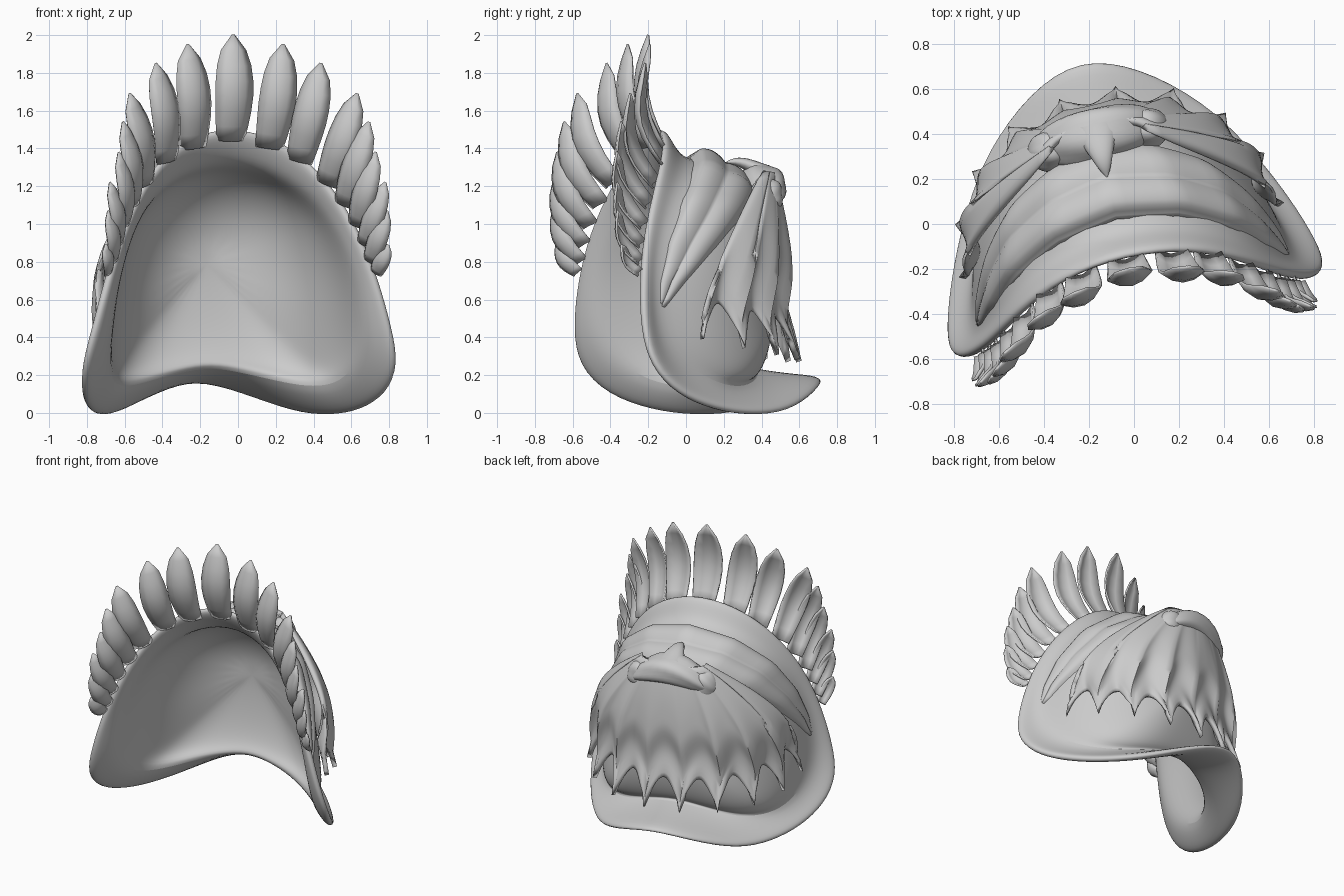
import bpy, bmesh, math
from mathutils import Vector, Matrix

if "Cube" in bpy.data.objects:
    bpy.data.objects.remove(bpy.data.objects["Cube"])

YAW = Matrix.Rotation(math.radians(13), 4, 'Z') @ Matrix.Translation((-0.07, 0, 0))


def make(name, rows, closed=False, thick=0.0, subsurf=0, offset=0.0, pole=None, angle=50):
    """Skin a grid of points (list of rows), then thicken and smooth it."""
    bm = bmesh.new()
    grid = [[bm.verts.new(YAW @ Vector(p)) for p in r] for r in rows]
    n = len(rows[0])
    for a, b in zip(grid, grid[1:]):
        for i in range(n if closed else n - 1):
            j = (i + 1) % n
            bm.faces.new((a[i], a[j], b[j], b[i]))
    if pole:
        c = bm.verts.new(YAW @ Vector(pole))
        for i in range(n):
            bm.faces.new((grid[-1][i], grid[-1][(i + 1) % n], c))
    bmesh.ops.recalc_face_normals(bm, faces=bm.faces)
    me = bpy.data.meshes.new(name)
    bm.to_mesh(me)
    bm.free()
    ob = bpy.data.objects.new(name, me)
    bpy.context.collection.objects.link(ob)
    if thick:
        m = ob.modifiers.new("thickness", 'SOLIDIFY')
        m.thickness, m.offset = thick, offset
    if subsurf:
        m = ob.modifiers.new("smooth", 'SUBSURF')
        m.levels = m.render_levels = subsurf
    bpy.ops.object.select_all(action='DESELECT')
    ob.select_set(True)
    bpy.context.view_layer.objects.active = ob
    bpy.ops.object.shade_smooth_by_angle(angle=math.radians(angle))
    return ob


def lerp(a, b, t):
    return Vector(a).lerp(Vector(b), t)


# Half outlines from top centre to bottom back: flared rim and dome root
RIM = [(0, -.12, 1.53), (.3, -.16, 1.44), (.52, -.27, 1.21), (.65, -.36, .95), (.74, -.4, .7),
       (.81, -.41, .45), (.86, -.37, .25), (.83, -.22, .1), (.75, 0, .02), (.64, .23, -.01),
       (.49, .47, .01), (.25, .68, .12), (0, .78, .2)]
ROOT = [(0, 0, 1.35), (.28, -.05, 1.28), (.49, -.16, 1.11), (.6, -.26, .9), (.66, -.3, .7),
        (.69, -.3, .48), (.69, -.24, .33), (.66, -.12, .22), (.6, .03, .16), (.49, .16, .15),
        (.35, .26, .18), (.18, .31, .22), (0, .33, .25)]
POLE = Vector((0, .45, .8))


def mirror_loop(half):
    return half + [(-x, y, z) for x, y, z in half[-2:0:-1]]


def dome(a, t, off=0.0):
    """Point on the dome: signed station a along ROOT, t towards the pole."""
    s, a = (1 if a >= 0 else -1), min(abs(a), 11.99)
    r = lerp(ROOT[int(a)], ROOT[int(a) + 1], a % 1)
    c, q = math.cos(t * math.pi / 2), math.sin(t * math.pi / 2)
    p = Vector((r.x * c, r.y + (POLE.y - r.y) * q, POLE.z + (r.z - POLE.z) * c))
    p += (p - Vector((0, 0, .75))).normalized() * off
    return Vector((p.x * s, p.y, p.z))


# Hood shell with flared brim
rim, root = mirror_loop(RIM), mirror_loop(ROOT)
rows = [rim, [lerp(a, b, .45) - Vector((0, 0, .02)) for a, b in zip(rim, root)]]
stations = list(range(13)) + [-k for k in range(11, 0, -1)]
rows += [[dome(a, t) for a in stations] for t in (0, .2, .4, .6, .8)]
make("hood_shell", rows, closed=True, thick=.05, subsurf=2, pole=POLE)

# Feather crest: base, tip and width for one side
FEATHERS = [((0, -.15, 1.44), (0, -.19, 2.0), .2), ((.2, -.17, 1.40), (.26, -.24, 1.95), .19),
            ((.35, -.21, 1.33), (.45, -.31, 1.85), .18), ((.48, -.28, 1.21), (.62, -.43, 1.69), .17),
            ((.56, -.33, 1.1), (.67, -.49, 1.54), .155), ((.62, -.37, .99), (.70, -.52, 1.38), .14),
            ((.66, -.39, .89), (.75, -.53, 1.22), .12), ((.69, -.40, .8), (.76, -.53, 1.07), .11),
            ((.72, -.41, .74), (.77, -.51, .89), .09)]
SHAPE = [.74, .85, .94, 1, .99, .9, .66, .05]
for k, (base, tip, width) in enumerate(FEATHERS):
    b, t = Vector(base), Vector(tip)
    chord = (t - b).normalized()
    before, after = FEATHERS[max(k - 1, 0)][0], FEATHERS[min(k + 1, 8)][0]
    tan = Vector(after) - Vector(before) if k else Vector((1, 0, 0))
    side = (tan - chord * tan.dot(chord)).normalized()
    bulge = chord.cross(side)
    if bulge.y > 0:
        bulge = -bulge
    length = (t - b).length
    rows = []
    for i, w in enumerate(SHAPE):
        v = i / (len(SHAPE) - 1)
        bow = math.sin(math.pi * v) * length
        mid = b.lerp(t, v) + bulge * bow * .16 + side * bow * min(.05, .015 * k)
        rows.append([mid + side * u * w * width / 2 - bulge * u * u * w * width * .22
                     for u in (-1, -.5, 0, .5, 1)])
    for s, label in ((1, "right"), (-1, "left"))[:2 if k else 1]:
        make(f"feather_{label}_{k}", [[(p.x * s, p.y, p.z) for p in r] for r in rows], thick=.012)

# Folded wrap band over the dome, tapering at both sides
rows = []
N = 48
for i in range(N + 1):
    a = 4.6 * (2 * i / N - 1)
    f = 1 - (abs(a) / 4.6) ** 1.4
    row = []
    for j in range(25):
        v = j / 24
        fold = .03 * abs(math.sin(math.pi * 2 * v ** .9)) + .015 * math.sin(math.pi * v)
        row.append(dome(a, .01 + .05 * f + v * (.03 + .52 * f),
                        (fold + .02) * min(1, 8 * v, 8 - 8 * v) * (.45 + .55 * f)))
    rows.append(row)
make("wrap_band", rows, thick=.02, angle=70)

# Hanging drape: fans out from the knot and ends in pointed tips
rows = []
N, M = 108, 24
for j in range(M + 1):
    v = j / M
    row = []
    for i in range(N + 1):
        th = math.radians(92) * (2 * i / N - 1)
        phase = 4.5 * math.pi * (i / N * 2 - 1) + math.pi / 2
        lobe = abs(math.sin(phase))
        zb = .27 + .22 * lobe ** .75 + .12 * (abs(th) / 1.6) ** 2
        kx, ky = 1 - (1 - v) ** 2.6, 1 - (1 - v) ** 2
        side = min(1, (abs(th) / .5) ** 2)          # flat middle panel, folded sides
        ripple = .04 * (.7 - lobe) * min(1, 2.5 * v) * (.3 + .7 * side)
        ripple += .05 * max(0, v - .85) / .15 * (1 - lobe)
        s, c = math.sin(th), math.cos(th)
        x = (.22 + .43 * kx + .06 * math.sin(math.pi * v)) * s + ripple * s
        y = (.39 - .43 * ky) + (.08 + .16 * kx + .35 * ky) * c + ripple * c
        y -= .03 * c * math.sin(math.pi * max(0, v - .5) * 2) ** 2
        row.append((x, y, 1.27 + (zb - 1.27) * v - .06 * (abs(s) * (1 - v) * v * 4)))
    rows.append(row)
make("hanging_drape", rows, thick=.03, angle=70)


def blob(name, centre, size, squash=0.0, lumps=0.0):
    """Lumpy ellipsoid for the gathered cloth."""
    rows = []
    for j in range(1, 16):
        q = math.pi * j / 16
        row = []
        for i in range(32):
            p = 2 * math.pi * i / 32
            r = 1 + lumps * math.cos(5 * p + 2 * q)
            row.append((centre[0] + size[0] * math.cos(q),
                        centre[1] + size[1] * r * math.sin(q) * math.cos(p),
                        centre[2] + size[2] * r * math.sin(q) * math.sin(p) - squash * math.cos(q) ** 2))
        rows.append(row)
    c = Vector(rows[-1][0]).lerp(Vector(rows[-1][16]), .5)
    make(name, rows, closed=True, pole=c, angle=80)


# Gathered knot with side bunches
blob("knot", (0, .42, 1.22), (.29, .125, .1), .1, .05)
for s, label in ((1, "right"), (-1, "left")):
    blob(f"knot_bunch_{label}", (.22 * s, .4, 1.15), (.1, .09, .1), .03, .06)

# Pointed fold on top of the knot, aimed forward
rows = []
for j in range(11):
    v = j / 10
    r = .13 * (1 - v) ** .9 * (1 - .2 * math.sin(math.pi * v)) + .003
    rows.append([(r * math.cos(q), .47 - .24 * v, 1.23 + .1 * math.sin(v * 1.9) + r * .6 * math.sin(q))
                 for q in (2 * math.pi * i / 16 for i in range(16))])
make("knot_point", rows, closed=True, pole=(0, .225, 1.325), angle=70)
